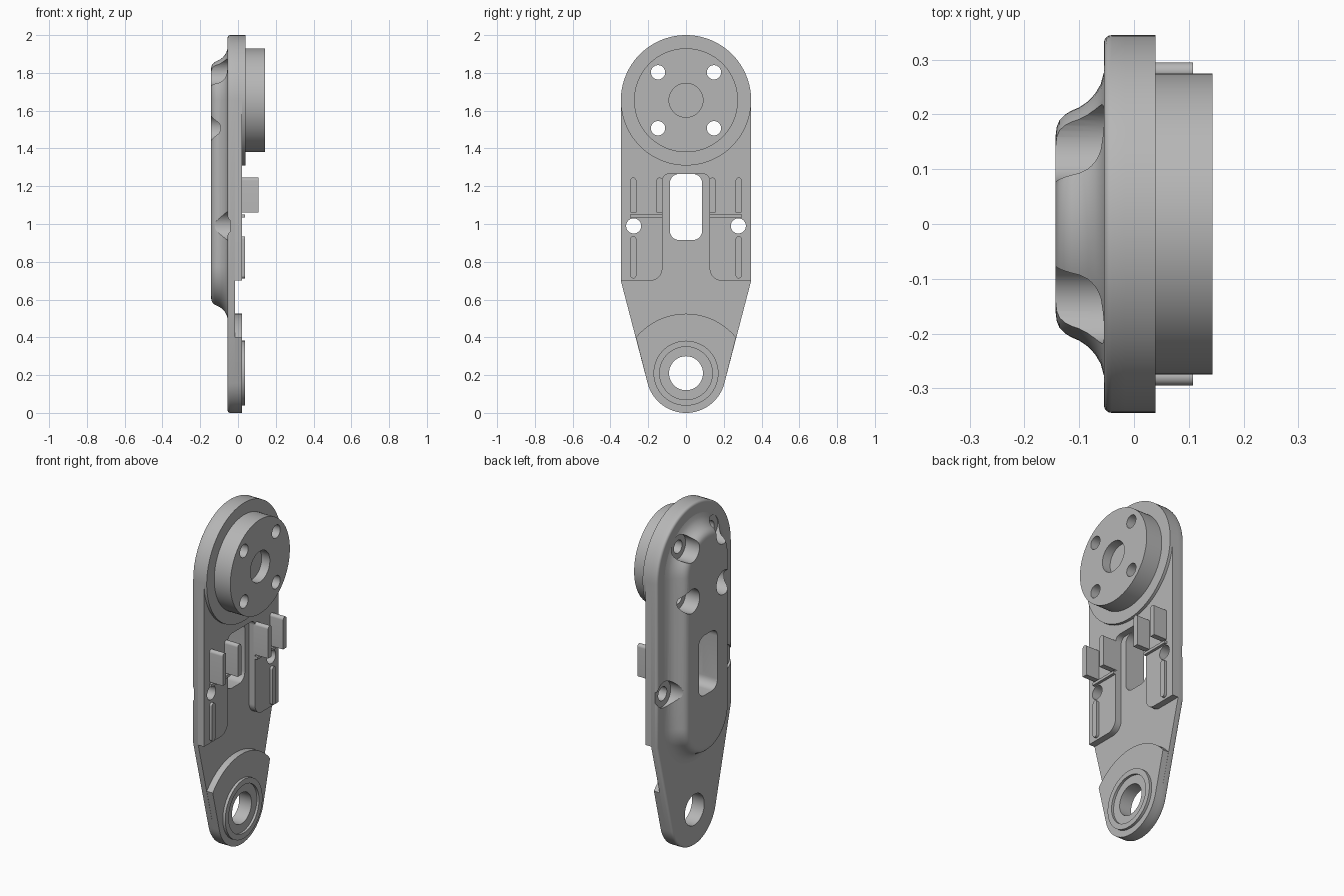
import bpy, bmesh
from math import sin, cos, radians

cube = bpy.data.objects.get("Cube")
if cube:
    bpy.data.objects.remove(cube)

grey = bpy.data.materials.new("light_grey")
grey.use_nodes = True
grey.diffuse_color = (0.47, 0.47, 0.47, 1)
grey.node_tree.nodes["Principled BSDF"].inputs["Base Color"].default_value = (0.47, 0.47, 0.47, 1)

TOP, LOW = 1.655, 0.21      # heights of the upper and lower pivots
HALF = 0.345                # half width of the arm


def arc(cy, cz, r, a0, a1, n=12):
    angles = [radians(a0 + (a1 - a0) * i / n) for i in range(n + 1)]
    return [(cy + r * cos(a), cz + r * sin(a)) for a in angles]


def circle(cy, cz, r, n=64):
    return arc(cy, cz, r, 0, 360, n)[:-1]


def rounded_box(y, z0, z1, hw, r, n=8):
    return (arc(y + hw - r, z1 - r, r, 0, 90, n) + arc(y - hw + r, z1 - r, r, 90, 180, n)
            + arc(y - hw + r, z0 + r, r, 180, 270, n) + arc(y + hw - r, z0 + r, r, 270, 360, n))


def stadium(r, z0, z1):
    return arc(0, z1, r, 0, 180, 32) + arc(0, z0, r, 180, 360, 32)


def loft(name, rings, back_bevel=0):
    """Skin closed outlines, given as (x, [(y, z), ...]), and cap both ends."""
    bm = bmesh.new()
    loops = [[bm.verts.new((x, y, z)) for y, z in pts] for x, pts in rings]
    n = len(loops[0])
    for a, b in zip(loops, loops[1:]):
        for i in range(n):
            j = (i + 1) % n
            bm.faces.new((a[i], a[j], b[j], b[i]))
    bm.faces.new(loops[0])
    bm.faces.new(loops[-1])
    bmesh.ops.remove_doubles(bm, verts=bm.verts, dist=1e-5)
    bmesh.ops.recalc_face_normals(bm, faces=bm.faces)
    if back_bevel:
        x0 = rings[0][0]
        rim = [e for e in bm.edges if all(abs(v.co.x - x0) < 1e-5 for v in e.verts)]
        bmesh.ops.bevel(bm, geom=rim, offset=back_bevel, segments=4, profile=0.5, affect='EDGES')
    mesh = bpy.data.meshes.new(name)
    bm.to_mesh(mesh)
    bm.free()
    mesh.materials.append(grey)
    obj = bpy.data.objects.new(name, mesh)
    bpy.context.collection.objects.link(obj)
    return obj


def prism(name, pts, x0, x1, back_bevel=0):
    return loft(name, [(x0, pts), (x1, pts)], back_bevel)


def activate(obj):
    bpy.ops.object.select_all(action='DESELECT')
    obj.select_set(True)
    bpy.context.view_layer.objects.active = obj


def cut(obj, cutters):
    activate(obj)
    for c in cutters:
        mod = obj.modifiers.new("cut", 'BOOLEAN')
        mod.operation, mod.solver, mod.object = 'DIFFERENCE', 'EXACT', c
        bpy.ops.object.modifier_apply(modifier=mod.name)


# Cutters
bolts = [(sy * 0.148, TOP + sz * 0.148) for sy in (-1, 1) for sz in (-1, 1)]
bolt_holes = [prism("bolt_cut", circle(y, z, 0.038, 32), -0.3, 0.3) for y, z in bolts]
bolt_bores = [prism("bore_cut", circle(y, z, 0.07, 40), -0.3, -0.052) for y, z in bolts]
side_holes = [prism("side_cut", circle(s * 0.277, 0.99, 0.04, 32), -0.3, 0.3) for s in (-1, 1)]
side_bores = [prism("side_bore_cut", circle(s * 0.277, 0.99, 0.075, 40), -0.3, -0.042) for s in (-1, 1)]
slot = prism("slot_cut", rounded_box(0, 0.915, 1.265, 0.086, 0.05), -0.3, 0.3)
pivot = prism("pivot_cut", circle(0, LOW, 0.09), -0.3, 0.3)
hub_recess = prism("hub_cut", circle(0, TOP, 0.09), 0.09, 0.3)
seat_recess = prism("seat_cut", circle(0, LOW, 0.14), 0.024, 0.3)

# Base plate with a rounded back rim
top_arc = arc(0, TOP, HALF, 0, 180, 48)
low_arc = arc(0, LOW, 0.21, 194.7, 345.3, 32)
plate = prism("base_plate", top_arc + [(-HALF, 0.7)] + low_arc + [(HALF, 0.7)], -0.055, -0.016, 0.014)
cut(plate, bolt_holes + bolt_bores + side_holes + side_bores + [slot, pivot])

# Raised layer with a central channel open at the bottom
left_edge = ([(-HALF, 0.7)] + arc(-0.19, 0.765, 0.065, 270, 360)
             + arc(-0.09, 1.23, 0.035, 180, 90))
right_edge = [(-y, z) for y, z in reversed(left_edge)]
pad = prism("raised_pad", top_arc + left_edge + right_edge, -0.016, 0.022)
cut(pad, bolt_holes + side_holes + [slot])

# Domed back cover: S-shaped shoulder around a long rounded outline
shoulder = [(0.277, -0.046), (0.277, -0.055), (0.255, -0.061), (0.238, -0.071), (0.224, -0.084),
            (0.213, -0.1), (0.207, -0.114), (0.2, -0.126), (0.19, -0.136), (0.178, -0.141),
            (0.163, -0.143)]
cover = loft("back_cover", [(x, stadium(r, 0.775, TOP)) for r, x in shoulder])
cut(cover, bolt_holes + bolt_bores + side_bores + [slot])

# Upper flange and hub
flange = prism("upper_flange", circle(0, TOP, HALF, 96), 0.022, 0.039)
hub = prism("upper_hub", circle(0, TOP, 0.275, 96), 0.039, 0.143)
cut(flange, bolt_holes)
cut(hub, bolt_holes + [hub_recess])

# Lower boss and bearing ring
boss = prism("lower_boss", arc(0, 0.182, 0.343, 39.4, 140.6, 32) + low_arc, -0.016, 0.022)
ring = prism("bearing_ring", circle(0, LOW, 0.172), 0.022, 0.038)
cut(boss, [pivot])
cut(ring, [pivot, seat_recess])
parts = [plate, pad, cover, flange, hub, boss, ring]

# Clips and ribs on both sides
for side, s in (("right", -1), ("left", 1)):
    for label, y in (("inner", 0.14), ("outer", 0.279)):
        tab = arc(s * y, 1.23, 0.016, 0, 180) + [(s * y - 0.016, 1.06), (s * y + 0.016, 1.06)]
        parts.append(prism(f"{side}_{label}_clip", tab, 0.015, 0.108))
    parts.append(prism(f"{side}_upright_rib", rounded_box(s * 0.279, 0.712, 0.935, 0.016, 0.0155),
                       0.015, 0.038))
    bar = [(s * 0.125, 1.034), (s * 0.297, 1.034), (s * 0.297, 1.05), (s * 0.125, 1.05)]
    parts.append(prism(f"{side}_cross_rib", bar, 0.015, 0.038))

for c in bolt_holes + bolt_bores + side_holes + side_bores + [slot, pivot, hub_recess, seat_recess]:
    bpy.data.objects.remove(c)

for obj in parts:
    activate(obj)
    bpy.ops.object.shade_smooth_by_angle(angle=radians(30))
